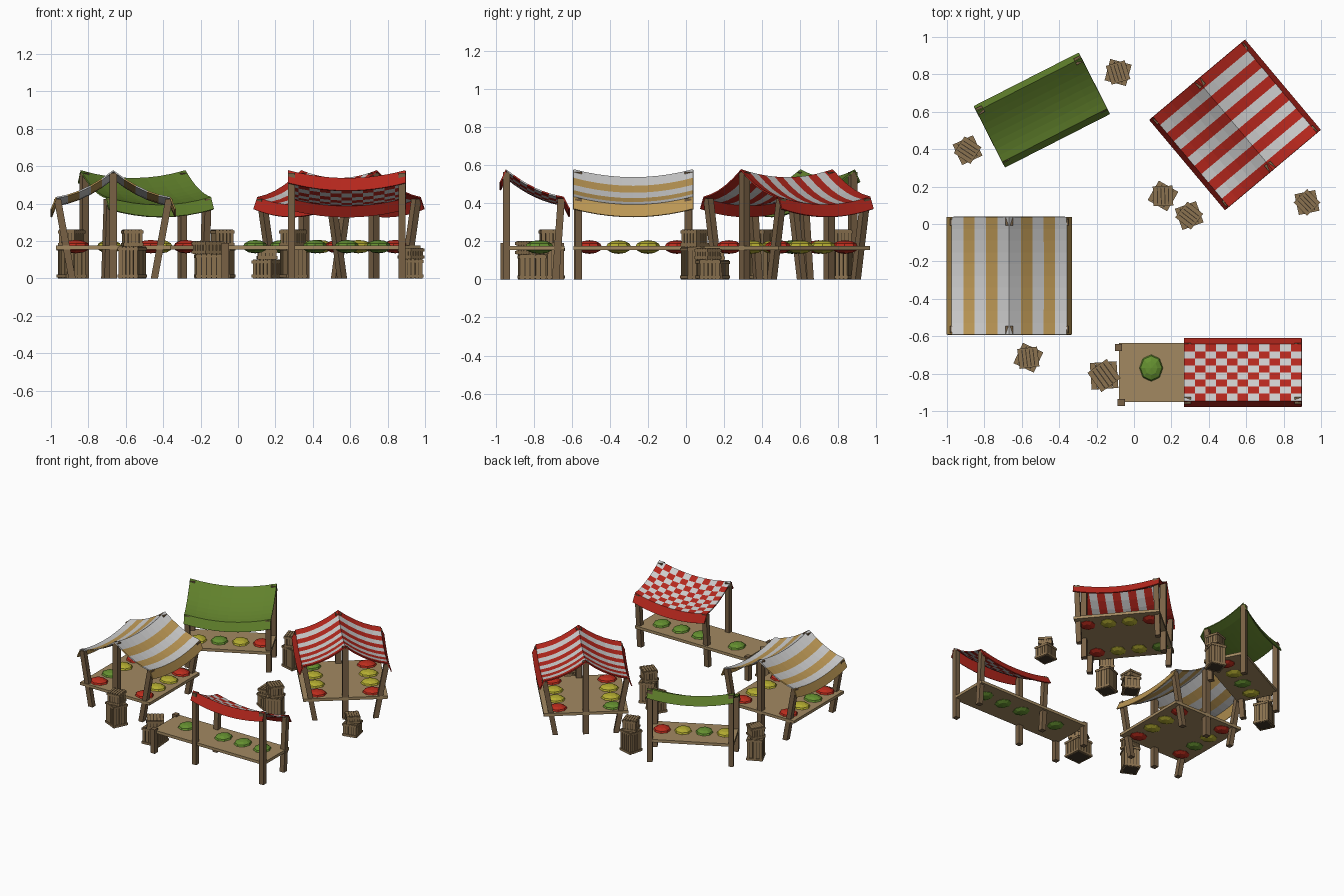
import bpy, bmesh
from math import radians
from mathutils import Matrix, Vector

if "Cube" in bpy.data.objects:
    bpy.data.objects.remove(bpy.data.objects["Cube"])


def mat(name, r, g, b):
    m = bpy.data.materials.new(name)
    m.diffuse_color = (r, g, b, 1)
    m.use_nodes = True
    m.node_tree.nodes["Principled BSDF"].inputs["Base Color"].default_value = m.diffuse_color
    return m


RED = mat("red_cloth", .46, .02, .012)
WHITE = mat("white_cloth", .62, .62, .62)
GOLD = mat("gold_cloth", .5, .31, .09)
GREEN = mat("green_cloth", .12, .22, .025)
POST = mat("post_wood", .19, .12, .06)
TABLE = mat("table_wood", .36, .25, .12)
SLAT = mat("crate_wood", .26, .17, .08)
DARK = mat("crate_gap", .05, .035, .02)
PRODUCE = {"R": mat("red_produce", .5, .025, .012),
           "Y": mat("yellow_produce", .45, .41, .03),
           "G": mat("green_produce", .13, .28, .03)}


def finish(name, bm, mats, matrix):
    me = bpy.data.meshes.new(name)
    bm.to_mesh(me)
    bm.free()
    for m in mats:
        me.materials.append(m)
    ob = bpy.data.objects.new(name, me)
    ob.matrix_world = matrix
    bpy.context.collection.objects.link(ob)
    return ob


def box(bm, centre, size, mi=0, rot=None):
    m = Matrix.Translation(centre) @ (rot or Matrix()) @ Matrix.Diagonal((*size, 1))
    vs = bmesh.ops.create_cube(bm, size=1, matrix=m)["verts"]
    for f in {f for v in vs for f in v.link_faces}:
        f.material_index = mi


def post(bm, a, b, w=.038):
    a, b = Vector(a), Vector(b)
    sh = (b - a) / (b.z - a.z)  # sheared so the foot stays flat
    m = Matrix.Translation((a + b) / 2) @ Matrix(
        ((w, 0, sh.x * (b.z - a.z), 0), (0, w, sh.y * (b.z - a.z), 0), (0, 0, b.z - a.z, 0), (0, 0, 0, 1)))
    bmesh.ops.create_cube(bm, size=1, matrix=m)


def slope(u0, u1, n):
    # sagging cloth section from ridge to eave
    out = []
    for i in range(n + 1):
        t = i / n
        out.append((u0 + (u1 - u0) * t, .575 - .143 * t - .1 * t * (1 - t)))
    return out


def canopy(name, profile, nv, colour, mats, M):
    bm = bmesh.new()
    hv = .315
    rows = []
    for k, (u, z) in enumerate(profile):
        row = []
        for j in range(nv + 1):
            s = 2 * j / nv - 1
            row.append(bm.verts.new((u, s * hv, z - .042 * (1 - s * s))))
        rows.append(row)
    for k in range(len(rows) - 1):
        for j in range(nv):
            f = bm.faces.new((rows[k][j], rows[k + 1][j], rows[k + 1][j + 1], rows[k][j + 1]))
            f.material_index = colour(k, j)
    ob = finish(name, bm, mats, M)
    s = ob.modifiers.new("cloth", "SOLIDIFY")
    s.thickness, s.offset = .008, 0


def produce(name, items, M):
    for i, (u, v, c) in enumerate(items):
        bm = bmesh.new()
        bmesh.ops.create_uvsphere(bm, u_segments=8, v_segments=6, radius=1,
                                  matrix=Matrix.Translation((u, v, .17)) @ Matrix.Diagonal((.075, .066, .036, 1)))
        finish(f"{name}_produce_{i}", bm, [PRODUCE[c]], M)


def place(x, y, deg):
    return Matrix.Translation((x, y, 0)) @ Matrix.Rotation(radians(deg), 4, "Z")


def table(name, u, v0, v1, M):
    bm = bmesh.new()
    box(bm, (0, (v0 + v1) / 2, .165), (2 * u, v1 - v0, .022))
    finish(name + "_table", bm, [TABLE], M)


# Gabled stalls: ridge along local y
def gable_stall(name, M, colour, mats, nv, left, right):
    half = slope(0, .305, 5) + [(.331, .37)]
    prof = [(-u, z) for u, z in half[:0:-1]] + half
    canopy(name + "_canopy", prof, nv, colour, mats, M)
    table(name, .305, -.313, .313, M)
    bm = bmesh.new()
    for sv in (-1, 1):
        post(bm, (0, sv * .29, 0), (0, sv * .29, .565), .042)
        for su in (-1, 1):
            post(bm, (su * .22, sv * .288, 0), (su * .298, sv * .288, .425))
    finish(name + "_posts", bm, [POST], M)
    vs = (-.23, -.077, .077, .23)
    produce(name, [(-.2, v, c) for v, c in zip(vs, left)] + [(.2, v, c) for v, c in zip(vs, right)], M)


# Lean-to stalls: high edge at local -x, low edge at +x
def lean_stall(name, M, colour, mats, nv, items, ext=0):
    prof = [(-.18, .51)] + slope(-.15, .15, 8) + [(.182, .37)]
    canopy(name + "_canopy", prof, nv, colour, mats, M)
    table(name, .158, -.313, .313 + ext, M)
    bm = bmesh.new()
    for v in (-.295, .295):
        post(bm, (-.148, v, 0), (-.148, v, .565))
        post(bm, (.11, v, 0), (.14, v, .425))
    if ext:
        post(bm, (-.16, .3 + ext, 0), (-.16, .3 + ext, .19))
        post(bm, (.135, .315 + ext, 0), (.135, .315 + ext, .19))
    finish(name + "_posts", bm, [POST], M)
    produce(name, items, M)


gable_stall("gold_stall", place(-.667, -.277, 0), lambda k, j: (k if k < 6 else 11 - k) % 2,
            [GOLD, WHITE], 10, "RGYR", "RYYR")
gable_stall("red_stall", place(.54, .53, 40), lambda k, j: 0 if k in (0, 11) else j % 2,
            [RED, WHITE], 11, "RYYG", "RYYR")
lean_stall("green_stall", place(-.493, .61, -63), lambda k, j: 0, [GREEN], 8,
           [(.02, v, c) for v, c in zip((-.23, -.077, .077, .23), "YGYR")])
lean_stall("checked_stall", place(.582, -.795, 90),
           lambda k, j: 0 if k in (0, 9) else (k + j) % 2, [RED, WHITE], 11,
           [(.025, v, "G") for v in (-.17, 0, .17, .49)], .35)


# Crates: slatted boxes, a smaller one on each larger one
def crate(name, w, h, z, M):
    bm = bmesh.new()
    c = w * .92
    box(bm, (0, 0, z + h / 2), (c, c, h * .96), 1)
    n = 5
    p = w / n
    for i in range(n):
        o = (i - (n - 1) / 2) * p
        for s in (-1, 1):
            d = s * (w / 2 - .004)
            box(bm, (o, d, z + h / 2), (p * .8, .008, h))
            box(bm, (d, o, z + h / 2), (.008, p * .8, h))
        box(bm, (o, 0, z + h - .003), (p * .75, w, .008))
    for zz in (z + .012, z + h - .012):
        for s in (-1, 1):
            box(bm, (0, s * w / 2, zz), (w + .008, .008, .016))
            box(bm, (s * w / 2, 0, zz), (.008, w + .008, .016))
    finish(name, bm, [SLAT, DARK], M)


stacks = [(-.085, .81, -15, .11, .17, .09), (-.89, .395, 25, .112, .17, .09),
          (.155, .15, -30, .112, .1, .055), (.295, .045, 20, .112, .17, .09),
          (.925, .115, 12, .105, .103, .06), (-.565, -.715, -25, .112, .17, .09),
          (-.16, -.81, 4, .135, .13, .07)]
for i, (x, y, a, w, h, h2) in enumerate(stacks):
    crate(f"crate_lower_{i}", w, h, 0, place(x, y, a))
    crate(f"crate_upper_{i}", w * .88, h2, h, place(x, y, a + 32))
